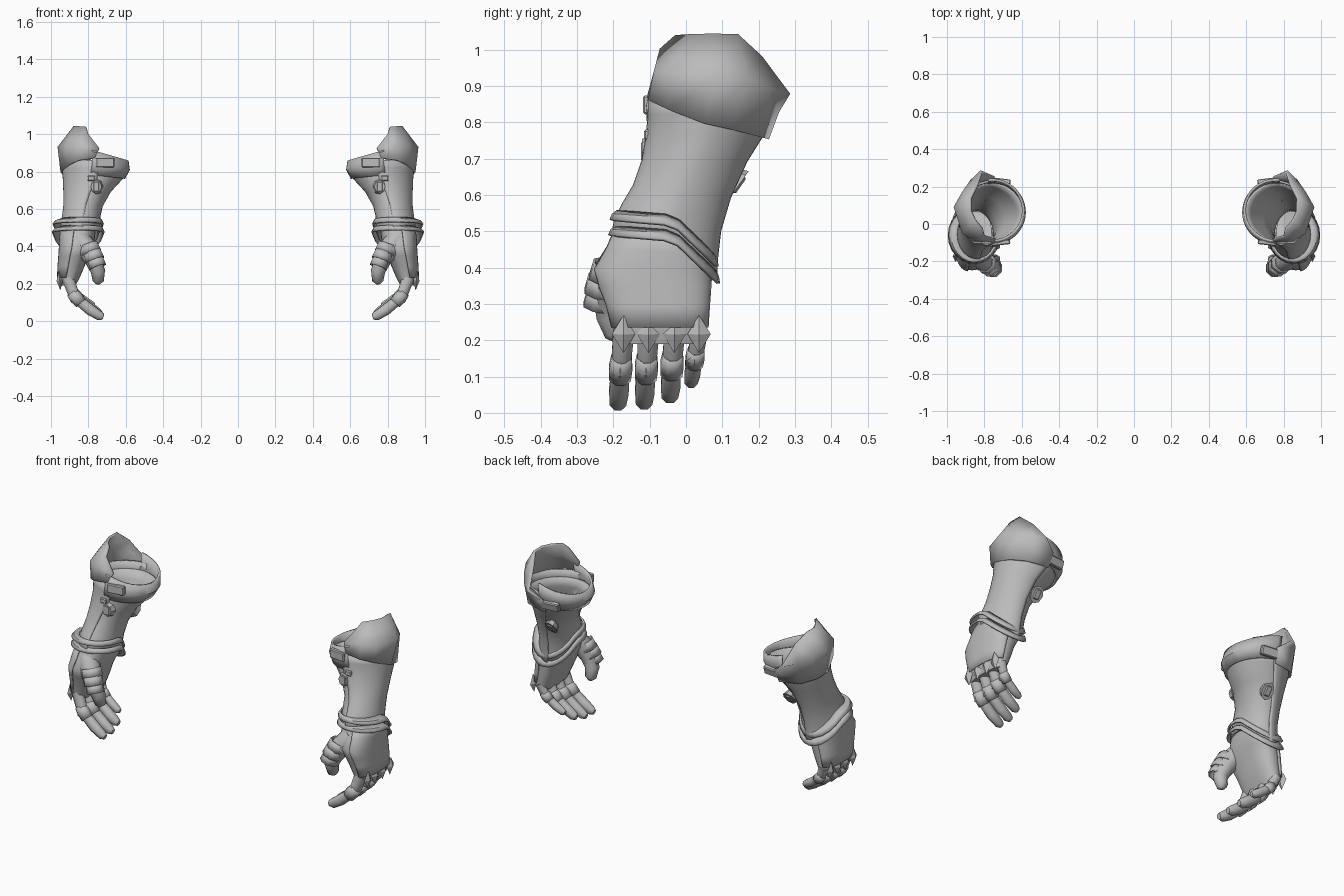
import bpy, bmesh, math
from mathutils import Vector, Matrix

if "Cube" in bpy.data.objects:
    bpy.data.objects.remove(bpy.data.objects["Cube"])

steel = bpy.data.materials.new("steel_grey")
steel.diffuse_color = (0.5, 0.5, 0.5, 1)
steel.use_nodes = True
steel.node_tree.nodes["Principled BSDF"].inputs["Base Color"].default_value = steel.diffuse_color


def finish(name, bm, thick=0.0, angle=35):
    """Make the object, give it thickness and mirror it to the other arm."""
    bmesh.ops.recalc_face_normals(bm, faces=bm.faces)
    me = bpy.data.meshes.new(name)
    bm.to_mesh(me)
    bm.free()
    me.materials.append(steel)
    ob = bpy.data.objects.new(name, me)
    bpy.context.collection.objects.link(ob)
    bpy.ops.object.select_all(action='DESELECT')
    ob.select_set(True)
    bpy.context.view_layer.objects.active = ob
    if thick:
        so = ob.modifiers.new("thickness", 'SOLIDIFY')
        so.thickness, so.offset = thick, 0
    ob.modifiers.new("other_arm", 'MIRROR').use_mirror_merge = False
    bpy.ops.object.shade_smooth_by_angle(angle=math.radians(angle))
    return ob


def skin(name, rows, closed=True, caps=False, thick=0.0, angle=35):
    """Bridge rows of points into a surface."""
    bm = bmesh.new()
    vs = [[bm.verts.new(p) for p in r] for r in rows]
    n = len(rows[0])
    for a, b in zip(vs, vs[1:]):
        for i in range(n if closed else n - 1):
            j = (i + 1) % n
            bm.faces.new((a[i], a[j], b[j], b[i]))
    if caps:
        bm.faces.new(vs[0])
        bm.faces.new(vs[-1])
    return finish(name, bm, thick, angle)


def slant(y):
    return -0.08 * (y + 0.2) if y < -0.035 else -0.013 - 0.95 * (y + 0.035)


def ring(x0, x1, y0, y1, z, tilt=0, lean=0, grow=0, p=1.0, a0=0, a1=360, n=24):
    """Oval section given by its extents; tilt drops the back, lean drops the inside."""
    full = a1 - a0 == 360
    pts = []
    for i in range(n if full else n + 1):
        a = math.radians(a0 + (a1 - a0) * i / n)
        c, s = math.cos(a), math.sin(a)
        c, s = math.copysign(abs(c) ** p, c), math.copysign(abs(s) ** p, s)
        x = (x0 + x1) / 2 + ((x1 - x0) / 2 + grow) * c
        y = (y0 + y1) / 2 + ((y1 - y0) / 2 + grow) * s
        pts.append((x, y, z + tilt * slant(y) + lean * (x - x0)))
    return pts


def tube(name, path, radii, sides=8, caps=True, thick=0.0, flat=1.0):
    """Tube along a path; flat scales it across the y axis."""
    P = [Vector(p) for p in path]
    rows = []
    for i, p in enumerate(P):
        t = (P[min(i + 1, len(P) - 1)] - P[max(i - 1, 0)]).normalized()
        u = (Vector((0, 1, 0)) - t * t.y).normalized()
        v = t.cross(u)
        rows.append([p + radii[i] * (math.cos(k) * u + flat * math.sin(k) * v)
                     for k in (2 * math.pi * (j + .5) / sides for j in range(sides))])
    return skin(name, rows, True, caps, thick, 50)


def spike_plate(name, at, pitch, w, h, d):
    """Diamond plate with a raised centre, facing +x then pitched about y."""
    bm = bmesh.new()
    m = Matrix.Translation(at) @ Matrix.Rotation(pitch, 4, 'Y')
    rim = [bm.verts.new(m @ Vector(q)) for q in
           ((0, -w / 2, 0), (0, 0, -h / 2), (0, w / 2, 0), (0, 0, h / 2))]
    top, low = bm.verts.new(m @ Vector((d, 0, 0))), bm.verts.new(m @ Vector((-d, 0, 0)))
    for i in range(4):
        bm.faces.new((rim[i], rim[(i + 1) % 4], top))
        bm.faces.new((rim[i], low, rim[(i + 1) % 4]))
    finish(name, bm, 0, 10)


def block(name, at, size, tilt_x=0.0, tilt_z=0.0, sides=0):
    """Bevelled box, or a short disc facing y when sides are given."""
    bm = bmesh.new()
    if sides:
        bmesh.ops.create_cone(bm, cap_ends=True, segments=sides, radius1=.5, radius2=.38,
                              depth=1, matrix=Matrix.Rotation(math.pi / 2, 4, 'X'))
    else:
        bmesh.ops.create_cube(bm, size=1)
    m = (Matrix.Translation(at) @ Matrix.Rotation(tilt_z, 4, 'Z')
         @ Matrix.Rotation(tilt_x, 4, 'X') @ Matrix.Diagonal((*size, 1)))
    bm.transform(m)
    if not sides:
        bmesh.ops.bevel(bm, geom=bm.edges[:], offset=.005, segments=1, affect='EDGES')
    finish(name, bm)


# forearm sections: x extents, y extents, height, tilt
arm = [(.745, .94, -.195, .074, .49, 1), (.745, .935, -.185, .076, .535, .9),
       (.74, .928, -.165, .085, .575, .55), (.728, .922, -.135, .112, .625, .2),
       (.685, .922, -.11, .158, .695, 0), (.62, .925, -.098, .202, .765, 0),
       (.595, .93, -.094, .22, .82, 0)]
skin("inner_vambrace", [ring(*s, p=1.08) for s in arm], thick=.012)
skin("outer_vambrace", [ring(*s, grow=.006, p=1.08, a0=-98, a1=98)
                        for s in arm + [(.595, .93, -.092, .222, .862, 0)]],
     closed=False, thick=.012)

# inner elbow cuff, its rim dropping towards the body
skin("inner_cuff", [ring(.61, .925, -.10, .212, .765, lean=.1, a0=82, a1=278),
                    ring(.585, .925, -.103, .23, .81, lean=.2, a0=82, a1=278),
                    ring(.592, .925, -.09, .236, .858, lean=.3, a0=82, a1=278)],
     closed=False, thick=.014)

# outer elbow cuff: lower edge, widest line and crest
cuff = [[(.765, -.1, .872), (.85, -.098, .86), (.905, -.045, .835), (.942, .05, .797),
         (.928, .125, .78), (.87, .195, .762), (.755, .222, .755)],
        [(.742, -.084, .925), (.85, -.082, .94), (.912, -.045, .935), (.958, .09, .93),
         (.915, .165, .92), (.87, .23, .89), (.745, .25, .83)],
        [(.80, -.066, 1.0), (.812, -.025, 1.036), (.85, .02, 1.039), (.873, .07, 1.04),
         (.873, .14, 1.04), (.84, .205, .98), (.815, .282, .88)]]
skin("outer_cuff", cuff, closed=False, thick=.014, angle=50)

# flared double wrist guard
for nm, dz, g in (("upper_wrist_band", 0, 0), ("lower_wrist_band", -.043, .004)):
    skin(nm, [ring(.735, .945, -.188, .076, .555 + dz, 1, grow=g),
              ring(.728, .975, -.2, .082, .545 + dz, 1, grow=g),
              ring(.722, .988, -.206, .085, .53 + dz, 1, grow=g)], thick=.01, angle=30)

# palm and back of hand
hand = [(.76, .94, -.19, .068, .51, 1), (.765, .948, -.215, .07, .45, .5),
        (.78, .95, -.248, .066, .395, .15), (.80, .953, -.235, .064, .35, 0),
        (.82, .957, -.214, .06, .295, 0), (.845, .96, -.2, .056, .235, 0),
        (.87, .945, -.192, .05, .19, 0)]
skin("hand", [ring(*s, p=.8) for s in hand], caps=True, angle=60)
skin("hand_back_plate", [ring(*s, grow=.004, p=.77, a0=-80, a1=80) for s in hand[:-1]],
     closed=False, thick=.008, angle=60)

# fingers with knuckle spikes and joint plates
for nm, ky, ty, s, tip in (("index", -.172, -.188, 1, -.006), ("middle", -.103, -.116, 1, -.003),
                           ("ring", -.032, -.045, .93, .017), ("little", .036, .013, .76, .06)):
    def at(x, z):
        f = (.22 - z) / .195
        return (.915 + (x - .915) * s, ky + (ty - ky) * f, .22 + (z - .22) * (.212 - tip) / .212)
    r = .029 if nm != "little" else .023
    tube(nm + "_finger", [at(.91, .23), at(.88, .15), at(.84, .105), at(.79, .065),
                          at(.74, .034), at(.72, .028)],
         [r * 1.1, r, r * .95, r, r * .85, r * .5], flat=1.1)
    tube(nm + "_joint_plate", [at(.888, .155), at(.865, .128), at(.84, .1)],
         [r * .95, r * 1.1, r * 1.03], caps=False, thick=.005, flat=1.1)
    spike_plate(nm + "_knuckle_spike", (.953, ky, .217), math.radians(4), .064, .105, .017)
    spike_plate(nm + "_joint_spike", at(.888, .11), math.radians(42), .045, .06, .008)

# thumb with overlapping plates
tube("thumb", [(.85, -.165, .44), (.805, -.198, .385), (.77, -.213, .32), (.748, -.21, .265),
               (.748, -.195, .215), (.753, -.19, .2)], [.055, .057, .045, .038, .03, .012], 10)
for i, (x, y, z, r) in enumerate([(.80, -.205, .41, .056), (.78, -.222, .372, .052),
                                  (.764, -.23, .335, .046)]):
    tube(f"thumb_plate_{i + 1}", [(x, y, z), (x - .016, y - .008, z - .045)],
         [r * .9, r], 8, False, .006)

# straps and buckles at front and back seams
block("front_strap", (.712, -.1, .848), (.10, .026, .052), tilt_z=-.12)
block("front_buckle", (.758, -.106, .72), (.075, .03, .09), sides=8)
block("front_buckle_pin", (.758, -.114, .72), (.035, .02, .055))
block("front_buckle_tab", (.785, -.105, .765), (.04, .022, .03))
block("back_strap", (.71, .225, .80), (.10, .026, .05), tilt_x=-.3, tilt_z=.12)
block("back_buckle", (.765, .133, .635), (.075, .03, .095), tilt_x=math.radians(-35), sides=8)
block("back_buckle_pin", (.765, .143, .63), (.035, .02, .055), tilt_x=math.radians(-35))
